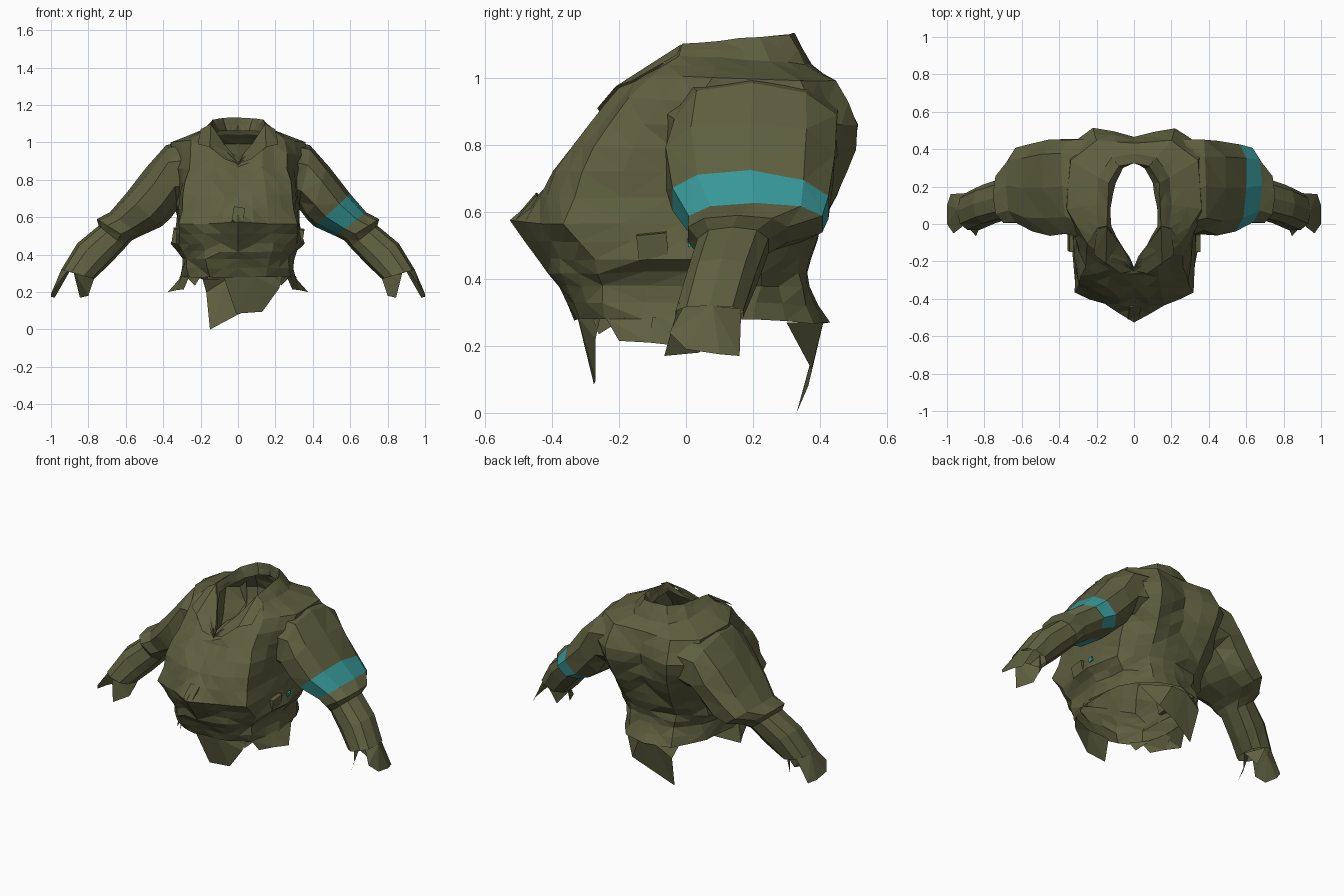
import bpy, bmesh, math, random
from mathutils import Vector

random.seed(4)


def material(name, rgb):
    m = bpy.data.materials.new(name)
    m.diffuse_color = (*rgb, 1)
    return m


OLIVE = material("olive cloth", (0.112, 0.116, 0.050))
TEAL = material("teal armband", (0.040, 0.320, 0.325))


def finish(name, bm, crumple=0.0):
    """Optionally crumple the cloth, then make a flat shaded object."""
    if crumple:
        corners = set(bm.verts)
        bmesh.ops.subdivide_edges(bm, edges=bm.edges[:], cuts=1, use_grid_fill=True)
        bm.normal_update()
        for v in bm.verts:
            if v not in corners:
                calm = 0.3 if v.co.z > 0.95 else 1.0
                v.co += v.normal * random.uniform(-0.4, 1.0) * crumple * calm
    bmesh.ops.triangulate(bm, faces=bm.faces[:])
    me = bpy.data.meshes.new(name)
    bm.to_mesh(me)
    bm.free()
    me.materials.append(OLIVE)
    me.materials.append(TEAL)
    ob = bpy.data.objects.new(name, me)
    bpy.context.collection.objects.link(ob)
    return ob


def loft(bm, rings, band=-1):
    """Join closed rings with quads; the strip numbered band turns teal."""
    rows = [[bm.verts.new(p) for p in r] for r in rings]
    n = len(rows[0])
    for i in range(len(rows) - 1):
        for j in range(n):
            k = (j + 1) % n
            f = bm.faces.new((rows[i][j], rows[i][k], rows[i + 1][k], rows[i + 1][j]))
            f.material_index = 1 if i == band and j != 4 else 0
    return rows


def sheet(bm, *points):
    bm.faces.new([bm.verts.new(p) for p in points])


# Body: heights at front centre, sides and back, with half outlines front to back
body = [
    ((.28, .28, .265), [(0, -.33), (.15, -.32), (.26, -.24), (.31, -.02), (.28, .2), (.16, .38), (0, .42)]),
    ((.375, .38, .375), [(0, -.38), (.17, -.36), (.27, -.25), (.29, .02), (.26, .22), (.15, .34), (0, .36)]),
    ((.46, .46, .46), [(0, -.43), (.19, -.38), (.31, -.27), (.35, 0), (.31, .22), (.17, .34), (0, .37)]),
    ((.575, .565, .58), [(0, -.515), (.16, -.43), (.31, -.36), (.32, -.02), (.32, .26), (.18, .41), (0, .40)]),
    ((.71, .72, .72), [(0, -.395), (.15, -.385), (.29, -.31), (.31, -.06), (.34, .34), (.2, .48), (0, .44)]),
    ((.85, .86, .86), [(0, -.27), (.13, -.28), (.26, -.23), (.33, -.02), (.36, .4), (.22, .515), (0, .47)]),
]
LEVEL = (0, 1, 1, 1, 1, 2, 2)
half = [[(x, y, zs[LEVEL[i]]) for i, (x, y) in enumerate(pts)] for zs, pts in body]
# Shoulders, collar base, collar rim and lining
half += [
    [(0, -.25, .88), (.13, -.2, .97), (.25, -.1, 1.01), (.36, .08, 1.0), (.34, .34, .99), (.2, .445, .99), (0, .43, .99)],
    [(0, -.245, .885), (.11, -.15, .99), (.19, -.02, 1.065), (.2, .1, 1.06), (.19, .25, 1.05), (.12, .355, 1.04), (0, .375, 1.04)],
    [(0, -.24, .89), (.08, -.1, 1.0), (.145, -.01, 1.10), (.14, .1, 1.11), (.135, .22, 1.122), (.08, .31, 1.13), (0, .325, 1.13)],
    [(0, -.238, .88), (.06, -.13, .95), (.125, -.01, 1.05), (.125, .09, 1.05), (.1, .22, 1.06), (.06, .3, 1.06), (0, .325, 1.06)],
]
bm = bmesh.new()
loft(bm, [h + [(-x, y, z) for x, y, z in h[-2:0:-1]] for h in half])
finish("jacket_body", bm, 0.013)

# Torn hem: front flap, back tail and pointed side flaps
bm = bmesh.new()
sheet(bm, (-.08, -.325, .29), (-.01, -.275, .085), (.07, -.325, .29))
sheet(bm, (.07, -.325, .29), (-.01, -.275, .085), (.13, -.27, .095))
sheet(bm, (.07, -.325, .29), (.13, -.27, .095), (.22, -.27, .22), (.24, -.255, .29))
sheet(bm, (-.19, .345, .27), (-.17, .385, .2), (-.15, .33, 0), (-.06, .405, .27))
sheet(bm, (-.06, .405, .27), (-.15, .33, 0), (0, .365, .08), (.05, .41, .27))
sheet(bm, (.05, .41, .27), (0, .365, .08), (.12, .375, .13), (.22, .3, .27))
for s in (1, -1):
    sheet(bm, (s * .26, -.24, .285), (s * .29, -.2, .215), (s * .33, -.11, .21), (s * .31, -.02, .285))
    sheet(bm, (s * .3, -.1, .285), (s * .33, -.11, .21), (s * .375, -.02, .2), (s * .29, .13, .28))
    sheet(bm, (s * .2, -.28, .285), (s * .23, -.26, .235), (s * .28, -.18, .285))
finish("torn_hem", bm)

# Sleeves: outer (x, z), inner (x, z), front y, back y at each ring
sleeve = [
    ((.26, 1.015), (.25, .66), -.09, .465),
    ((.385, .985), (.32, .65), -.055, .455),
    ((.49, .867), (.365, .59), -.07, .455),
    ((.60, .725), (.41, .55), -.05, .435),
    ((.685, .627), (.52, .50), .0, .415),
    ((.755, .59), (.57, .475), .0, .31),
    ((.745, .555), (.60, .44), .03, .25),
    ((.86, .46), (.69, .345), .0, .215),
    ((.945, .32), (.77, .27), -.035, .175),
]
SIDES = 10
for s, side in ((1, "armband_sleeve"), (-1, "plain_sleeve")):
    rings = []
    for i, ((ox, oz), (ix, iz), y0, y1) in enumerate(sleeve):
        ring = []
        for j in range(SIDES):
            a = 2 * math.pi * j / SIDES
            c, d = math.cos(a), math.sin(a)
            # Slightly squared section; the band slants down to the back
            c, d = (math.copysign(abs(t) ** 0.8, t) for t in (c, d))
            slant = 0.025 * max(d, 0) if i == 3 else 0
            ring.append((s * ((ox + ix) / 2 + c * (ox - ix) / 2 + slant),
                         (y0 + y1) / 2 + d * (y1 - y0) / 2,
                         (oz + iz) / 2 + c * (oz - iz) / 2 - slant))
        rings.append(ring)
    bm = bmesh.new()
    rows = loft(bm, rings, 3 if s > 0 else -1)
    # Uneven folds on the upper sleeve
    for row in rows[1:3]:
        for v in row[1:]:
            v.co += Vector([random.uniform(-1, 1) for _ in range(3)]) * 0.012
    # Ragged cuff points
    sheet(bm, (s * .90, .0, .33), (s * .965, -.05, .24), (s * 1.0, .0, .19), (s * .945, .08, .32))
    sheet(bm, (s * .945, .08, .32), (s * 1.0, .0, .19), (s * 1.0, .1, .175), (s * .98, .16, .17), (s * .90, .165, .31))
    sheet(bm, (s * .77, .08, .27), (s * .80, .04, .18), (s * .845, -.065, .17), (s * .885, -.02, .33))
    sheet(bm, (s * .77, .08, .27), (s * .83, .13, .19), (s * .86, .17, .3))
    finish(side, bm)

# Collar lapels folded onto the chest
for s, name in ((1, "right_lapel"), (-1, "left_lapel")):
    bm = bmesh.new()
    sheet(bm, (s * .145, -.015, 1.10), (s * .08, -.11, 1.0), (s * .15, -.21, .975))
    sheet(bm, (s * .145, -.015, 1.10), (s * .15, -.21, .975), (s * .215, -.165, .99), (s * .2, -.025, 1.07))
    sheet(bm, (s * .08, -.11, 1.0), (s * .005, -.25, .885), (s * .07, -.265, .91), (s * .15, -.21, .975))
    finish(name, bm)


# Side pouches, belly knot and a small teal tag under the armband sleeve
def block(name, centre, size, tilt, mat=OLIVE):
    bpy.ops.mesh.primitive_cube_add(size=1, location=centre, rotation=(tilt, 0.15, 0))
    ob = bpy.context.object
    ob.name, ob.scale = name, size
    ob.data.materials.append(mat)


for s, name in ((1, "right_pouch"), (-1, "left_pouch")):
    block(name, (s * .325, -.1, .5), (.05, .09, .075), 0.1)
block("belly_knot", (.0, -.46, .60), (.06, .05, .1), -0.7)
block("teal_tag", (.347, .02, .51), (.009, .03, .025), 0.2, TEAL)
